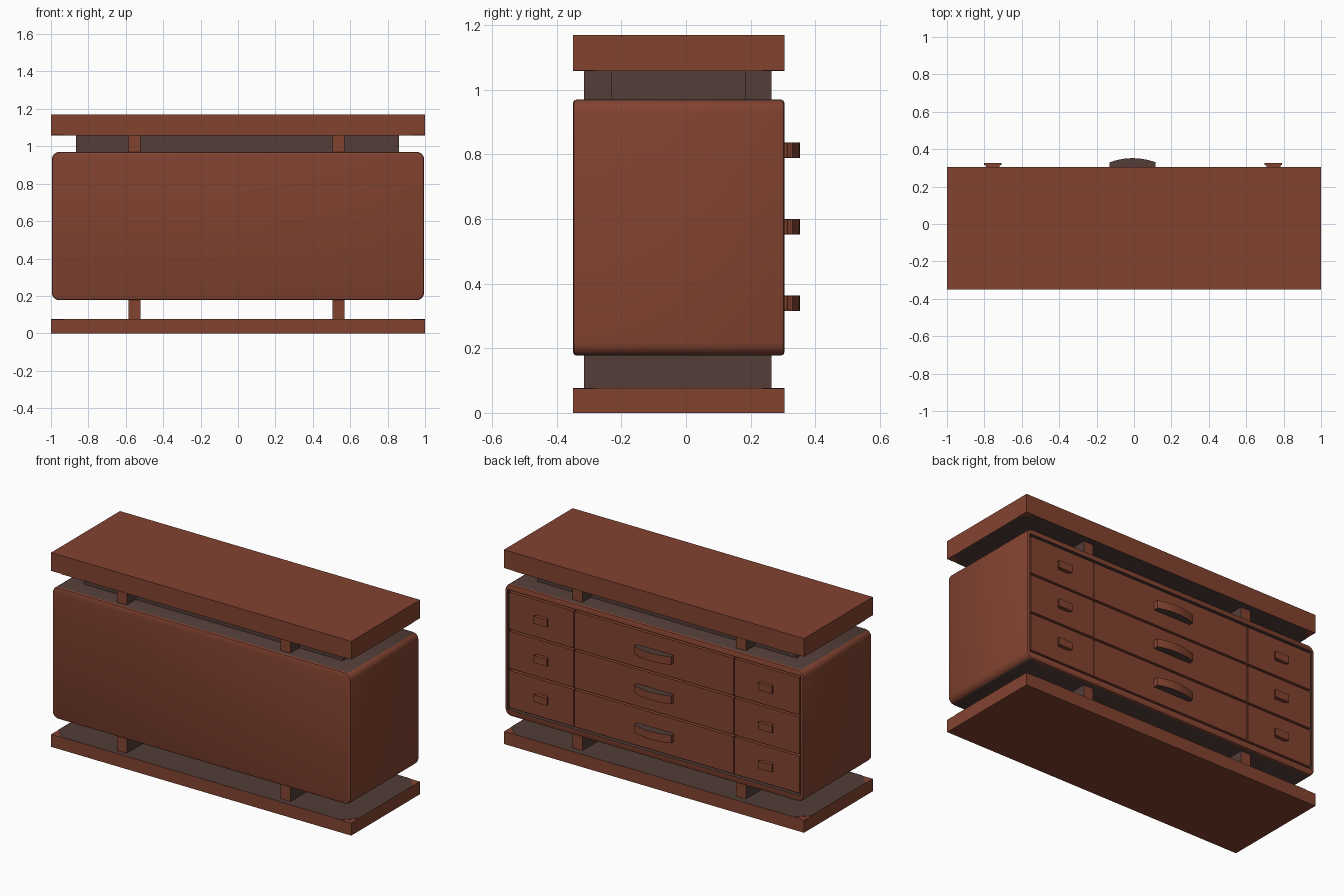
import bpy, bmesh, math
from mathutils import Vector

if "Cube" in bpy.data.objects:
    bpy.data.objects.remove(bpy.data.objects["Cube"])


def material(name, rgb):
    m = bpy.data.materials.new(name)
    m.diffuse_color = (*rgb, 1)
    m.use_nodes = True
    m.node_tree.nodes["Principled BSDF"].inputs["Base Color"].default_value = m.diffuse_color
    return m


BROWN = material("red_brown_wood", (0.225, 0.056, 0.030))
DARK = material("dark_grey_brown_wood", (0.085, 0.047, 0.039))


def finish(name, bm, rule=None):
    """Make an object; faces for which rule is true get the dark wood."""
    bmesh.ops.recalc_face_normals(bm, faces=bm.faces)
    bm.normal_update()
    for f in bm.faces:
        f.material_index = 1 if rule and rule(f) else 0
    me = bpy.data.meshes.new(name)
    bm.to_mesh(me)
    bm.free()
    me.materials.append(BROWN)
    me.materials.append(DARK)
    ob = bpy.data.objects.new(name, me)
    bpy.context.collection.objects.link(ob)
    return ob


def box_bm(x0, x1, y0, y1, z0, z1):
    bm = bmesh.new()
    bmesh.ops.create_cube(bm, size=1)
    for v in bm.verts:
        v.co = Vector(((x0 + x1) / 2 + v.co.x * (x1 - x0),
                       (y0 + y1) / 2 + v.co.y * (y1 - y0),
                       (z0 + z1) / 2 + v.co.z * (z1 - z0)))
    return bm


def prism(name, pts, z0, z1, rule=None):
    """Extrude an xy outline from z0 to z1."""
    bm = bmesh.new()
    f = bm.faces.new([bm.verts.new((x, y, z0)) for x, y in pts])
    ext = bmesh.ops.extrude_face_region(bm, geom=[f])["geom"]
    for v in ext:
        if isinstance(v, bmesh.types.BMVert):
            v.co.z = z1
    return finish(name, bm, rule)


Y0, Y1 = -0.35, 0.305

# base and top slabs, with dark plates on the inner sides (corners cut off)
finish("base_slab", box_bm(-1, 1, Y0, Y1, 0, 0.075))
finish("top_slab", box_bm(-1, 1, Y0, Y1, 1.06, 1.17))
c = 0.07
octagon = [(-1 + c, Y0), (1 - c, Y0), (1, Y0 + c), (1, Y1 - c),
           (1 - c, Y1), (-1 + c, Y1), (-1, Y1 - c), (-1, Y0 + c)]
prism("base_dark_top", octagon, 0.0745, 0.077, lambda f: abs(f.normal.z) > 0.9)
prism("top_dark_underside", octagon, 1.058, 1.0605, lambda f: abs(f.normal.z) > 0.9)

# cross supports above and below the body, and the dark upper plinth
for side, x in (("left", -0.5525), ("right", 0.5375)):
    for level, z0, z1 in (("lower", 0.07, 0.19), ("upper", 0.96, 1.065)):
        finish(f"{level}_{side}_support",
               box_bm(x - 0.0325, x + 0.0325, -0.315, 0.265, z0, z1),
               lambda f: abs(f.normal.x) > 0.9)
finish("upper_plinth", box_bm(-0.865, 0.86, -0.23, 0.185, 0.96, 1.062), lambda f: True)

# rounded body
bm = box_bm(-0.995, 0.995, Y0, Y1, 0.177, 0.97)
long_edges = [e for e in bm.edges
              if abs(e.verts[0].co.y - e.verts[1].co.y) > 0.1]
bmesh.ops.bevel(bm, geom=long_edges, offset=0.04, segments=4, profile=0.5, affect='EDGES')
rims = [e for e in bm.edges if abs(e.verts[0].co.y - e.verts[1].co.y) < 1e-4
        and (abs(e.verts[0].co.y - Y0) < 1e-4 or abs(e.verts[0].co.y - Y1) < 1e-4)]
bmesh.ops.bevel(bm, geom=rims, offset=0.012, segments=2, profile=0.5, affect='EDGES')
body = finish("body", bm, lambda f: abs(f.normal.z) > 0.95)

# recess for the drawers
cutter = finish("drawer_recess_cutter",
                box_bm(-0.975, 0.975, 0.28, 0.4, 0.215, 0.937), lambda f: True)
cutter.hide_render = True
bpy.context.view_layer.objects.active = body
body.select_set(True)
mod = body.modifiers.new("recess", 'BOOLEAN')
mod.operation = 'DIFFERENCE'
mod.solver = 'EXACT'
mod.object = cutter
bpy.ops.object.modifier_apply(modifier=mod.name)
bpy.data.objects.remove(cutter, do_unlink=True)
bpy.ops.object.shade_smooth_by_angle(angle=math.radians(35))

# drawers and handles, three rows of three
columns = (("left", -0.967, -0.536), ("middle", -0.53, 0.53), ("right", 0.536, 0.967))
for row, zc in enumerate((0.34, 0.576, 0.812), 1):
    for col, x0, x1 in columns:
        finish(f"{col}_drawer_{row}", box_bm(x0, x1, 0.279, 0.303, zc - 0.112, zc + 0.112))
    # curved middle handle
    n = 10
    arc = [(-0.0075 + 0.1225 * t, 0.352 - 0.022 * t * t)
           for t in (-1 + 2 * i / n for i in range(n + 1))]
    prism(f"middle_handle_{row}", [(-0.13, 0.30)] + arc + [(0.115, 0.30)],
          zc - 0.024, zc + 0.024, lambda f: abs(f.normal.z) > 0.9)
    # small flared side handles
    for side, x in (("left", -0.755), ("right", 0.745)):
        prism(f"{side}_handle_{row}",
              [(x - 0.037, 0.30), (x - 0.037, 0.312), (x - 0.046, 0.316), (x - 0.046, 0.325),
               (x + 0.046, 0.325), (x + 0.046, 0.316), (x + 0.037, 0.312), (x + 0.037, 0.30)],
              zc - 0.022, zc + 0.022)
